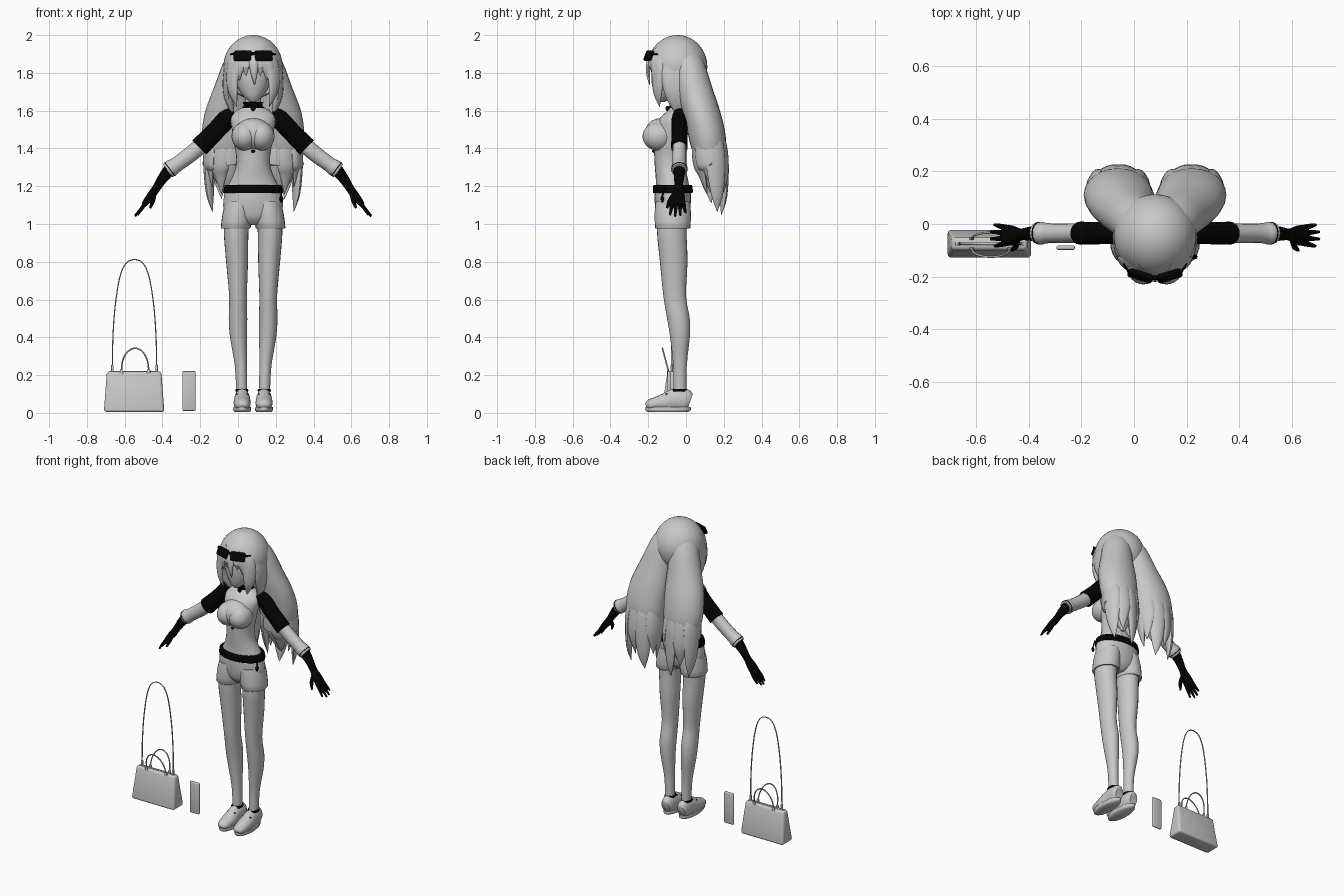
import bpy, bmesh, math
from mathutils import Vector, Matrix

CX = 0.08   # the figure stands right of centre, beside the bag


def material(name, v):
    m = bpy.data.materials.new(name)
    m.diffuse_color = (v, v, v, 1)
    return m


GREY, BLACK = material("plain_grey", 0.58), material("black", 0.001)


def finish(name, bm, mat, ox=CX, angle=50):
    bmesh.ops.recalc_face_normals(bm, faces=bm.faces)
    me = bpy.data.meshes.new(name)
    bm.to_mesh(me)
    bm.free()
    me.materials.append(mat)
    me.shade_smooth()
    me.set_sharp_from_angle(angle=math.radians(angle))
    ob = bpy.data.objects.new(name, me)
    ob.location.x = ox
    bpy.context.collection.objects.link(ob)
    return ob


def spline(st, k):
    """Smooth a list of stations with a Catmull-Rom curve."""
    out, n = [], len(st)
    for i in range(n - 1):
        p = [st[max(i - 1, 0)], st[i], st[i + 1], st[min(i + 2, n - 1)]]
        for j in range(k):
            t = j / k
            out.append([0.5 * (2 * b + (c - a) * t + (2 * a - 5 * b + 4 * c - d) * t * t
                               + (3 * b - a - 3 * c + d) * t ** 3) for a, b, c, d in zip(*p)])
    return out + [list(st[-1])]


def tube(name, st, mat=GREY, side=(1, 0, 0), s=1, flat=False, n=16, k=3, ox=CX, caps=True):
    """Loft ellipses; each station is x, y, z, half width along side, half depth."""
    st = spline(st, k)
    pts = [Vector((s * p[0], p[1], p[2])) for p in st]
    bm, rings = bmesh.new(), []
    for i, p in enumerate(st):
        t = Vector((0, 0, 1)) if flat else (pts[min(i + 1, len(pts) - 1)] - pts[max(i - 1, 0)]).normalized()
        u = Vector((s * side[0], side[1], side[2]))
        u = (u - t * u.dot(t)).normalized()
        v = t.cross(u)
        a, b = max(p[3], 0.001), max(p[4], 0.001)
        rings.append([bm.verts.new(pts[i] + u * a * math.cos(w) + v * b * math.sin(w))
                      for w in [2 * math.pi * j / n for j in range(n)]])
    for r, q in zip(rings, rings[1:]):
        for j in range(n):
            bm.faces.new((r[j], r[(j + 1) % n], q[(j + 1) % n], q[j]))
    if caps:
        bm.faces.new(rings[0])
        bm.faces.new(rings[-1])
    return finish(name, bm, mat, ox)


def rings(name, rows, mat=GREY, s=1, **kw):
    """Upright loft; each row is z, x, y, half width, half depth."""
    return tube(name, [(x, y, z, a, b) for z, x, y, a, b in rows], mat, s=s, flat=True, n=24, **kw)


def ball(name, c, r, mat=GREY):
    bm = bmesh.new()
    bmesh.ops.create_uvsphere(bm, u_segments=28, v_segments=18, radius=1,
                              matrix=Matrix.Translation(c) @ Matrix.Diagonal((*r, 1)))
    return finish(name, bm, mat)


def block(name, c, size, mat=GREY, rot=0, tilt=0, ox=CX, bevel=0.01, top=(1, 1), angle=40):
    bm = bmesh.new()
    bmesh.ops.create_cube(bm, size=1)
    for v in bm.verts:
        if v.co.z > 0:
            v.co.x *= top[0]
            v.co.y *= top[1]
    bm.transform(Matrix.Translation(c) @ Matrix.Rotation(rot, 4, 'Z') @ Matrix.Rotation(tilt, 4, 'X')
                 @ Matrix.Diagonal((*size, 1)))
    bmesh.ops.bevel(bm, geom=bm.edges[:], offset=bevel, segments=3, affect='EDGES', profile=0.5)
    return finish(name, bm, mat, ox, angle)


# Head, torso and bust
rings("head", [(1.645, 0, -.13, .015, .015), (1.67, 0, -.115, .045, .048), (1.71, 0, -.095, .075, .08),
               (1.76, 0, -.08, .095, .103), (1.82, 0, -.07, .11, .11), (1.9, 0, -.06, .1, .11),
               (1.95, 0, -.05, .06, .07)])
rings("torso", [(1.18, 0, -.07, .145, .09), (1.24, 0, -.075, .115, .085), (1.3, 0, -.085, .093, .08),
                (1.36, 0, -.088, .09, .08), (1.42, 0, -.085, .1, .085), (1.5, 0, -.075, .112, .088),
                (1.56, 0, -.065, .118, .075), (1.6, 0, -.045, .09, .052), (1.625, 0, -.042, .048, .042),
                (1.7, 0, -.045, .04, .04)])
rings("shorts", [(.995, 0, -.07, .045, .05), (1.03, 0, -.07, .11, .08), (1.08, 0, -.07, .155, .092),
                 (1.14, 0, -.07, .155, .097), (1.2, 0, -.07, .145, .095)])
rings("belt", [(1.163, 0, -.07, .154, .102), (1.17, 0, -.07, .158, .106), (1.2, 0, -.07, .152, .104),
               (1.207, 0, -.07, .146, .099)], BLACK)
tube("belt_charm", [(.145, -.11, 1.19, .006, .006), (.15, -.125, 1.15, .004, .004), (.15, -.125, 1.135, .012, .01),
                    (.15, -.125, 1.115, .004, .004)], BLACK, n=8)
rings("collar", [(1.615, 0, -.042, .06, .05), (1.625, 0, -.042, .05, .046), (1.638, 0, -.042, .05, .047),
                 (1.645, 0, -.042, .055, .05)], BLACK)
ball("collar_pendant", (0, -.098, 1.612), (.012, .01, .014), BLACK)
ball("bust_ribbon", (0, -.174, 1.385), (.01, .006, .008), BLACK)
ball("bust_middle", (0, -.135, 1.475), (.1, .085, .085))

for s, tag in ((-1, "left"), (1, "right")):
    ball("bust_" + tag, (s * .044, -.145, 1.464), (.07, .085, .076))

    # Legs, shorts legs and shoes
    rings("leg_" + tag, [(1.05, .085, -.07, .068, .08), (.95, .09, -.075, .065, .078), (.8, .085, -.065, .058, .073),
                         (.62, .08, -.06, .047, .06), (.5, .08, -.04, .049, .06), (.4, .077, -.032, .045, .052),
                         (.25, .065, -.032, .032, .036), (.1, .06, -.032, .029, .035)], s=s)
    rings("shorts_leg_" + tag, [(1.12, .075, -.07, .07, .09), (1.06, .083, -.07, .078, .096),
                                (.98, .092, -.07, .079, .093), (.98, .092, -.07, .07, .084)], s=s, k=2)
    tube("shoe_" + tag, [(.058, -.212, .036, .018, .012), (.058, -.195, .042, .036, .028),
                         (.058, -.15, .05, .045, .038), (.058, -.1, .058, .045, .052), (.058, -.05, .07, .041, .062),
                         (.058, 0, .066, .038, .06), (.058, .022, .06, .028, .042)], s=s)
    rings("shoe_sole_" + tag, [(.004, .058, -.095, .04, .105), (.014, .058, -.095, .047, .12),
                               (.03, .058, -.095, .046, .12)], s=s)
    rings("ankle_strap_" + tag, [(.112, .06, -.034, .034, .04), (.126, .06, -.034, .033, .039)], BLACK, s=s)
    for d in (-1, 1):
        tube("shoe_lace_" + tag, [(.058 + d * .03, -.055, .118, .006, .004), (.058, -.085, .112, .006, .004),
                                  (.058 - d * .03, -.105, .096, .006, .004)], BLACK, s=s, side=(0, 1, 0), n=8)

    # Arms: dark upper sleeve, pale lower sleeve, long glove
    Y = (0, 1, 0)
    tube("upper_sleeve_" + tag, [(.1, -.035, 1.585, .03, .035), (.14, -.035, 1.555, .041, .05),
                                 (.21, -.035, 1.48, .042, .05), (.285, -.035, 1.405, .044, .053)], BLACK, Y, s)
    tube("lower_sleeve_" + tag, [(.27, -.035, 1.42, .036, .042), (.33, -.035, 1.37, .037, .042),
                                 (.405, -.035, 1.315, .038, .04), (.43, -.035, 1.298, .043, .045),
                                 (.452, -.035, 1.282, .039, .042)], GREY, Y, s)
    tube("cuff_trim_" + tag, [(.439, -.035, 1.292, .0435, .0455), (.443, -.035, 1.289, .0435, .0455)],
         BLACK, Y, s, k=1)
    tube("glove_" + tag, [(.44, -.035, 1.29, .034, .034), (.48, -.037, 1.24, .026, .027),
                          (.512, -.04, 1.19, .023, .022), (.54, -.043, 1.15, .037, .022),
                          (.57, -.043, 1.112, .038, .017), (.58, -.043, 1.1, .03, .012)], BLACK, Y, s)
    for i, (tx, tz) in enumerate(((.61, 1.048), (.625, 1.04), (.625, 1.045), (.612, 1.06))):
        y = -.072 + .019 * i
        tube("finger_" + tag, [(.558, y, 1.125, .011, .011), (.588, y - .006 + .004 * i, 1.085, .01, .01),
                               (tx, y - .012 + .008 * i, tz, .005, .005)], BLACK, Y, s, n=8)
    tube("thumb_" + tag, [(.525, -.055, 1.165, .013, .013), (.53, -.085, 1.125, .012, .012),
                          (.545, -.1, 1.085, .006, .006)], BLACK, Y, s, n=8)

    # Long hair: one full mass per side that breaks into pointed locks
    rings("back_hair_" + tag, [(1.955, .03, -.03, .05, .06), (1.87, .065, .005, .085, .085),
                               (1.72, .1, .045, .108, .095), (1.6, .125, .08, .128, .1), (1.5, .138, .105, .132, .1),
                               (1.42, .14, .118, .128, .095), (1.34, .14, .127, .108, .075),
                               (1.24, .138, .138, .07, .05), (1.15, .135, .15, .01, .01)], s=s)
    for i in range(8):
        w = 2 * math.pi * (i + .5) / 8
        c, d = math.cos(w), math.sin(w)
        tip = 1.145 - .06 * d - .03 * abs(c) + (.055 if i % 2 else -.03)
        tube("hair_lock_" + tag, [(.135 + .07 * c, .1 + .045 * d, 1.58, .03, .015),
                                  (.14 + .09 * c, .12 + .06 * d, 1.44, .055, .03),
                                  (.14 + .1 * c, .132 + .068 * d, 1.32, .056, .026),
                                  (.138 + .098 * c, .142 + .06 * d, tip + .1, .036, .018),
                                  (.132 + .09 * c, .15 + .04 * d, tip, .001, .001)],
             GREY, (-d, c, 0), s, n=12, k=4)
    # Hair over the ears and beside the face
    tube("ear_hair_" + tag, [(.105, -.05, 1.92, .06, .02), (.133, -.05, 1.8, .085, .024), (.135, -.045, 1.7, .07, .024),
                             (.12, -.04, 1.63, .045, .018), (.1, -.04, 1.56, .002, .002)], GREY, Y, s)
    tube("face_lock_" + tag, [(.055, -.15, 1.93, .03, .01), (.1, -.15, 1.86, .04, .016), (.112, -.15, 1.77, .04, .018),
                              (.105, -.15, 1.69, .028, .014), (.085, -.14, 1.62, .001, .001)], GREY, (.7, .7, 0), s)
    for x, z in ((.04, 1.785), (.075, 1.76), (.098, 1.72)):
        tube("fringe_" + tag, [(x * .5, -.165, 1.91, .02, .008), (x * .8, -.192 + x * .2, 1.86, .028, .012),
                               (x, -.194 + x * .3, z + .045, .02, .01), (x * .95, -.186 + x * .3, z, .001, .001)],
             GREY, (1, .3, 0), s, n=10)

    # Sunglasses resting on the hair
    block("sunglass_lens_" + tag, (s * .056, -.197, 1.891), (.096, .02, .058), BLACK, s * .3, -.4, bevel=.009)
    tube("sunglass_arm_" + tag, [(.1, -.18, 1.9, .004, .007), (.112, -.165, 1.9, .004, .006),
                                 (.12, -.15, 1.898, .003, .004)], BLACK, s=s, n=8)

tube("fringe_centre", [(0, -.165, 1.91, .02, .008), (.002, -.197, 1.86, .026, .012), (.005, -.2, 1.79, .016, .01),
                       (.008, -.192, 1.735, .001, .001)], n=10)
block("sunglass_bridge", (0, -.205, 1.902), (.04, .014, .014), BLACK, tilt=-.4, bevel=.003)

# Hair cap, opened over the face
bm = bmesh.new()
bmesh.ops.create_uvsphere(bm, u_segments=40, v_segments=28, radius=1,
                          matrix=Matrix.Translation((0, -.045, 1.832)) @ Matrix.Diagonal((.157, .158, .168, 1)))
front = [f for f in bm.faces if f.calc_center_median().z < 1.83 and f.calc_center_median().y < -.09]
bmesh.ops.delete(bm, geom=front, context='FACES')
finish("hair_cap", bm, GREY)

# Handbag with two handles and a long strap
block("bag_body", (-.55, -.075, .112), (.32, .11, .214), ox=0, bevel=.014, top=(.9, .42), angle=80)
block("bag_clasp", (-.55, -.075, .217), (.26, .014, .01), ox=0, bevel=.003)
for y, lean in ((-.095, -.03), (-.055, .022)):
    arc = [(-.545 + .072 * math.cos(a), y + lean * math.sin(a), .23 + .112 * math.sin(a), .004, .004)
           for a in [math.pi * i / 8 for i in range(9)]]
    tube("bag_handle", arc, GREY, Y, ox=0, n=8)
    for x in (-.617, -.473):
        block("handle_tab", (x, y, .21), (.018, .01, .04), ox=0, bevel=.004)
strap = [(-.665, .23), (-.663, .38), (-.652, .55), (-.628, .71), (-.595, .79)]
strap = strap + [(-.548, .812)] + [(-1.096 - x, z) for x, z in strap[::-1]]
tube("bag_strap", [(x, -.075, z, .005, .003) for x, z in strap], GREY, Y, ox=0, n=8)
for x in (-.665, -.431):
    block("strap_clip", (x, -.075, .235), (.014, .012, .04), ox=0, bevel=.004)

# Phone
block("phone", (-.26, -.09, .116), (.07, .016, .21), ox=0, bevel=.006)
